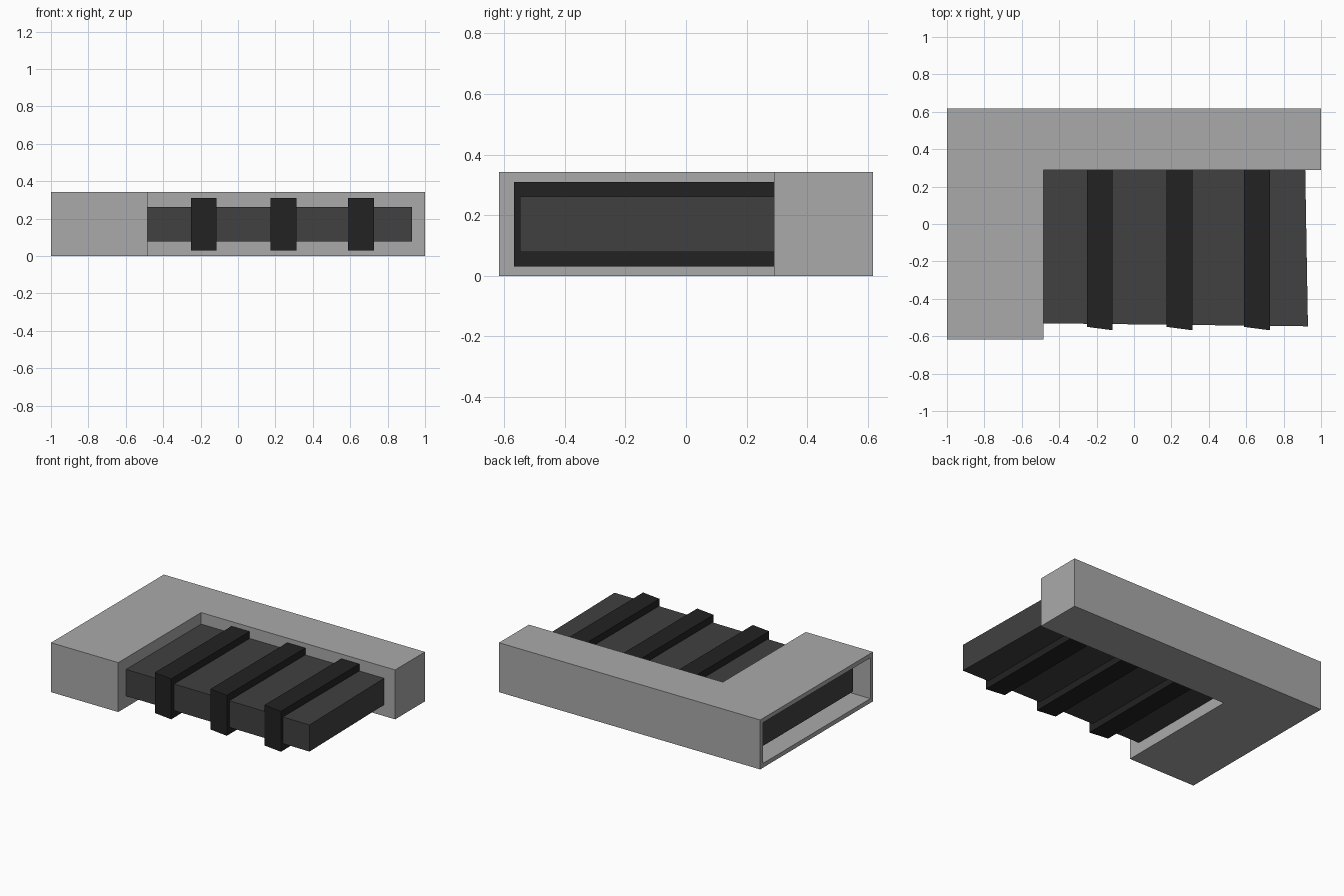
import bpy, bmesh

if "Cube" in bpy.data.objects:
    bpy.data.objects.remove(bpy.data.objects["Cube"])


def material(name, value):
    m = bpy.data.materials.new(name)
    m.diffuse_color = (value, value, value, 1)
    m.use_nodes = True
    m.node_tree.nodes["Principled BSDF"].inputs["Base Color"].default_value = m.diffuse_color
    return m


def prism(name, outline, z0, z1, mat):
    """Extrude a counter-clockwise plan outline from z0 to z1."""
    bm = bmesh.new()
    face = bm.faces.new([bm.verts.new((x, y, z0)) for x, y in outline])
    top = bmesh.ops.extrude_face_region(bm, geom=[face])["geom"]
    bmesh.ops.translate(bm, vec=(0, 0, z1 - z0),
                        verts=[v for v in top if isinstance(v, bmesh.types.BMVert)])
    bmesh.ops.recalc_face_normals(bm, faces=bm.faces)
    mesh = bpy.data.meshes.new(name)
    bm.to_mesh(mesh)
    bm.free()
    mesh.materials.append(mat)
    ob = bpy.data.objects.new(name, mesh)
    bpy.context.collection.objects.link(ob)
    return ob


grey = material("light grey", 0.40)
dark = material("dark grey", 0.052)
black = material("near black", 0.016)

# L-shaped casing, hollowed out from its left end
casing = prism("casing", [(-1, -0.617), (-0.485, -0.617), (-0.485, 0.29),
                          (1, 0.29), (1, 0.617), (-1, 0.617)], 0, 0.342, grey)
cutter = prism("casing_cutter", [(-1.1, -0.587), (-0.515, -0.587),
                                 (-0.515, 0.587), (-1.1, 0.587)], 0.03, 0.312, grey)
cutter.hide_render = True
cutter.hide_viewport = True
cut = casing.modifiers.new("hollow", "BOOLEAN")
cut.operation = "DIFFERENCE"
cut.solver = "EXACT"
cut.object = cutter

# slightly skewed block running through the casing
prism("inner_block", [(-0.91, -0.526), (0.93, -0.547),
                      (0.911, 0.55), (-0.91, 0.55)], 0.078, 0.262, dark)

# bands wrapped round the block, with slanted front ends
for i, x in enumerate((-0.252, 0.174, 0.588)):
    prism(f"band_{i + 1}", [(x, -0.55), (x + 0.138, -0.568),
                            (x + 0.138, 0.55), (x, 0.55)], 0.03, 0.31, black)
